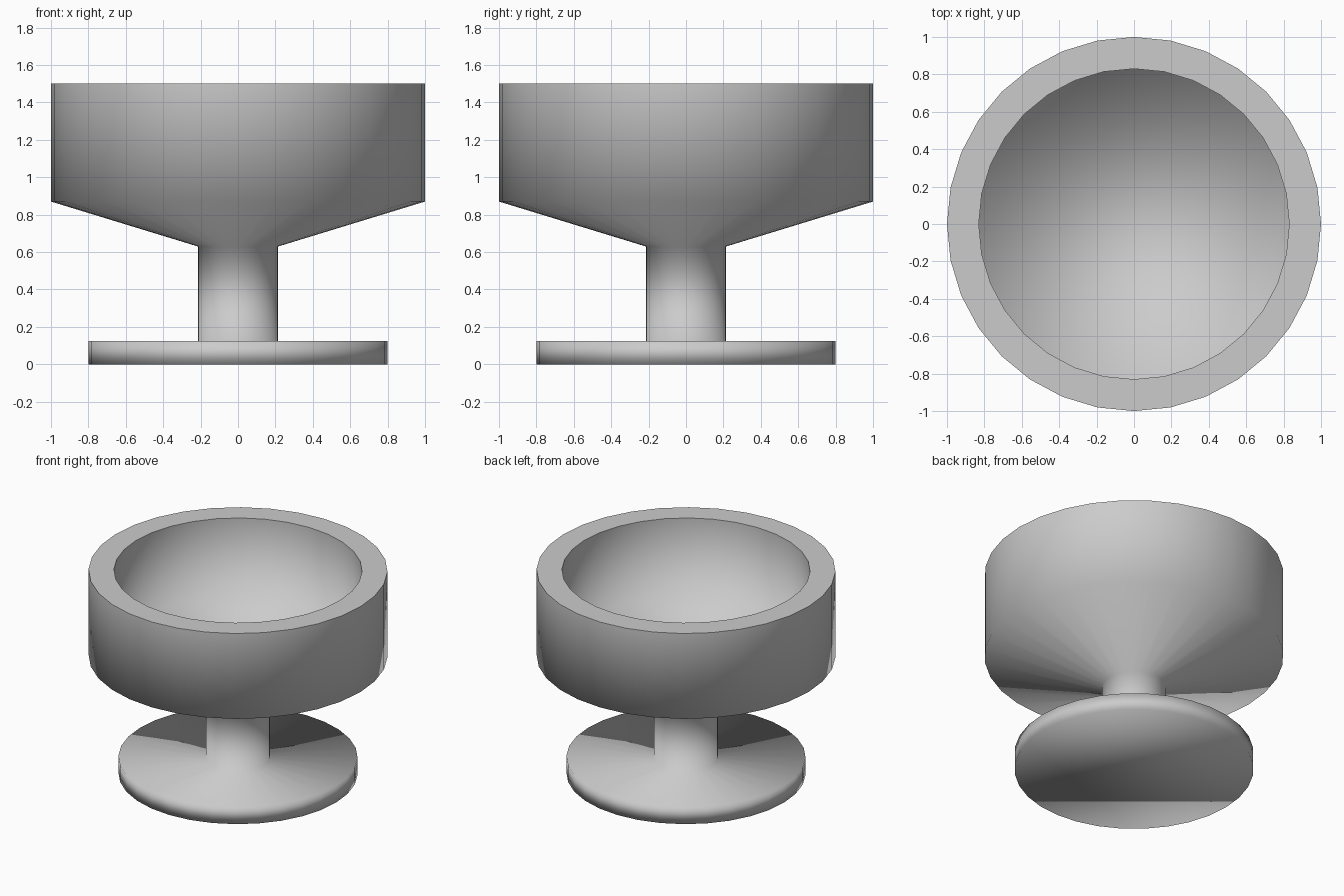
import bpy, bmesh
from math import cos, sin, tau

if "Cube" in bpy.data.objects:
    bpy.data.objects.remove(bpy.data.objects["Cube"])

SIDES = 32

# Profile (radius, z): foot, stem, flared bowl, rim, inner wall
PROFILE = [(0.80, 0.0), (0.80, 0.125), (0.215, 0.125), (0.215, 0.63),
           (1.0, 0.87), (1.0, 1.5), (0.83, 1.5), (0.83, 0.92)]
RIM = 5  # profile segment that stays flat


def lathe(name, profile, sides, flat_segment):
    bm = bmesh.new()
    rings = [[bm.verts.new((r * cos(tau * i / sides), r * sin(tau * i / sides), z))
              for i in range(sides)] for r, z in profile]
    # Walls between neighbouring rings
    for k, (a, b) in enumerate(zip(rings, rings[1:])):
        for i in range(sides):
            j = (i + 1) % sides
            face = bm.faces.new((a[i], a[j], b[j], b[i]))
            face.smooth = k != flat_segment
    # Underside of the foot and floor of the bowl
    for loop in (rings[0][::-1], rings[-1]):
        bm.faces.new(loop).smooth = True
    # Crisp rim edges
    for ring in (rings[flat_segment], rings[flat_segment + 1]):
        for i in range(sides):
            bm.edges.get((ring[i], ring[(i + 1) % sides])).smooth = False
    mesh = bpy.data.meshes.new(name)
    bm.to_mesh(mesh)
    bm.free()
    obj = bpy.data.objects.new(name, mesh)
    bpy.context.collection.objects.link(obj)
    return obj


# Footed bowl
lathe("goblet", PROFILE, SIDES, RIM)
